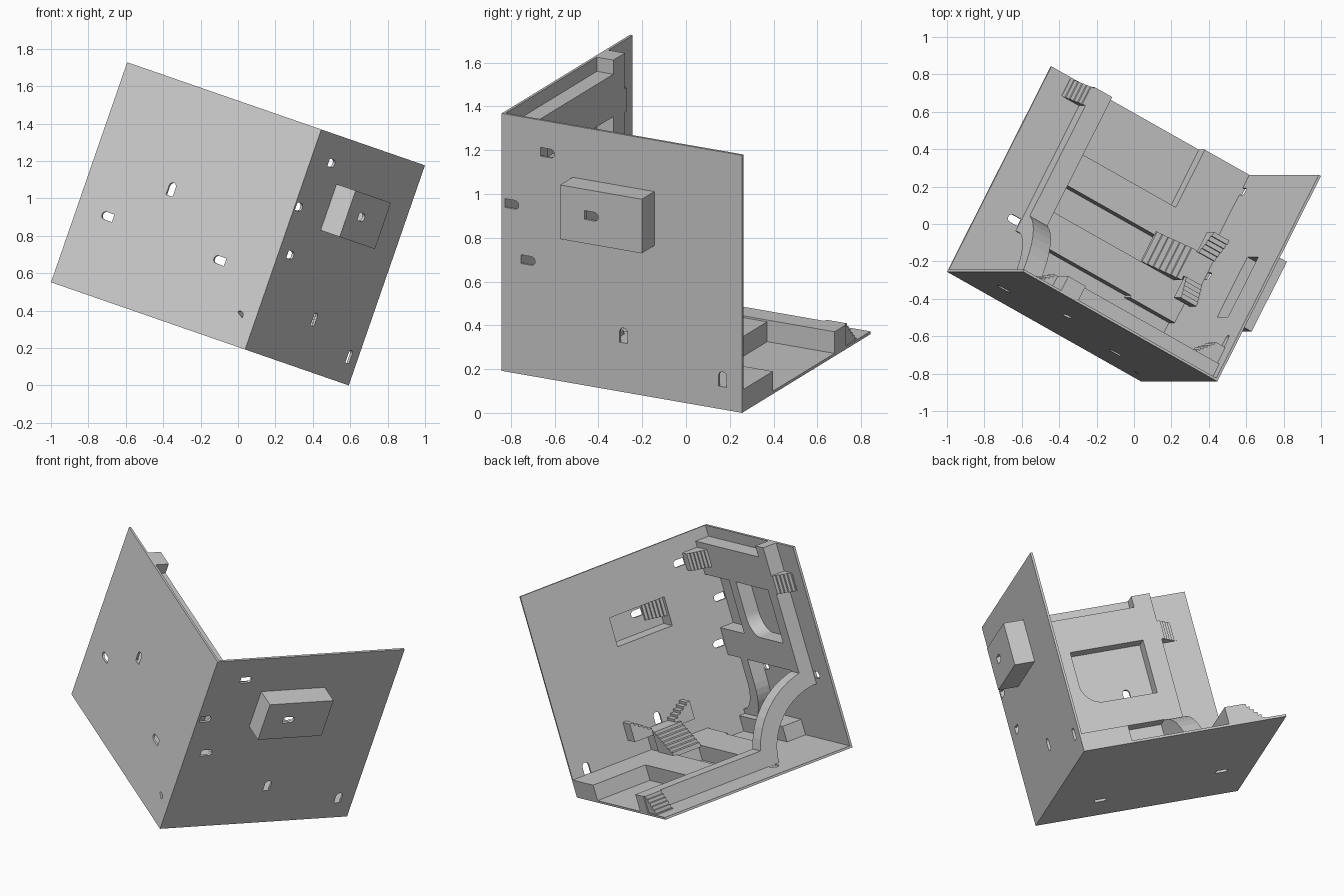
import bpy, bmesh, math
from mathutils import Vector

if "Cube" in bpy.data.objects:
    bpy.data.objects.remove(bpy.data.objects["Cube"])

# Room frame: a = depth from front wall, b = distance from right wall, c = height (0..1)
L = 1.245
t, s = math.radians(19.1), math.radians(28.1)
W = Vector((math.sin(t), 0, math.cos(t)))
P, Q = Vector((math.cos(t), 0, -math.sin(t))), Vector((0, 1, 0))
U = -math.cos(s) * P + math.sin(s) * Q
V = math.sin(s) * P + math.cos(s) * Q
C = Vector((0.038, -0.842, 0.192))
AX = "abc"
T = 0.011


def world(p):
    return C + L * (p[0] * V + p[1] * U + p[2] * W)


def add_prism(bm, axes, pts, lo, hi):
    """Extrude a 2D outline in the two named axes along the third."""
    i, j = AX.index(axes[0]), AX.index(axes[1])
    k = 3 - i - j
    rings = []
    for h in (lo, hi):
        ring = []
        for x, y in pts:
            q = [0, 0, 0]
            q[i], q[j], q[k] = x, y, h
            ring.append(bm.verts.new(world(q)))
        rings.append(ring)
    n = len(pts)
    bm.faces.new(rings[0])
    bm.faces.new(rings[1][::-1])
    for m in range(n):
        bm.faces.new((rings[0][m], rings[0][(m + 1) % n], rings[1][(m + 1) % n], rings[1][m]))


def finish(bm, name):
    bmesh.ops.recalc_face_normals(bm, faces=bm.faces)
    me = bpy.data.meshes.new(name)
    bm.to_mesh(me)
    bm.free()
    ob = bpy.data.objects.new(name, me)
    bpy.context.collection.objects.link(ob)
    return ob


def prism(name, axes, pts, lo, hi):
    bm = bmesh.new()
    add_prism(bm, axes, pts, lo, hi)
    return finish(bm, name)


def rect(x0, x1, y0, y1):
    return [(x0, y0), (x1, y0), (x1, y1), (x0, y1)]


def box(name, a, b, c):
    return prism(name, "ab", rect(*a, *b), *c)


def arc(cx, cy, r, d0, d1, n=12):
    return [(cx + r * math.cos(math.radians(d0 + (d1 - d0) * i / n)),
             cy + r * math.sin(math.radians(d0 + (d1 - d0) * i / n))) for i in range(n + 1)]


def stairs(name, axes, run, rise, base, lo, hi, n=6):
    """Steps along axes[0] from run[0] to run[1], climbing axes[1] from rise[0] to rise[1]."""
    pts = [(run[0], base)]
    for i in range(n):
        h = rise[0] + (rise[1] - rise[0]) * (i + 1) / n
        pts += [(run[0] + (run[1] - run[0]) * i / n, h),
                (run[0] + (run[1] - run[0]) * (i + 1) / n, h)]
    pts.append((run[1], base))
    return prism(name, axes, pts, lo, hi)


def cut_doors(ob, doors, lo, hi, extra=()):
    """Cut arched doorways; each door is (axes, x, y) with axes[1] pointing up."""
    bm = bmesh.new()
    for axes, x, y in doors:
        w, h = 0.017, 0.029
        pts = [(x - w, y - h), (x + w, y - h)] + arc(x, y + h - w, w, 0, 180, 8)
        add_prism(bm, axes, pts, lo, hi)
    for axes, pts in extra:
        add_prism(bm, axes, pts, lo, hi)
    cutter = finish(bm, "door_cutter")
    cutter.hide_render = True
    mod = ob.modifiers.new("doors", "BOOLEAN")
    mod.operation, mod.solver, mod.object = "DIFFERENCE", "EXACT", cutter
    dg = bpy.context.evaluated_depsgraph_get()
    me = bpy.data.meshes.new_from_object(ob.evaluated_get(dg))
    ob.modifiers.clear()
    ob.data = me
    bpy.data.objects.remove(cutter)


# Three outer slabs with doorways
front = box("front_wall", (0, T), (0, 1), (0, 1))
cut_doors(front, [("cb", .347, .845), ("bc", .77, .393), ("bc", .594, .547),
                  ("cb", .326, .26), ("bc", .081, .121), ("cb", .873, .134)], -.05, .03)
right = box("right_wall", (0, 1), (0, T), (0, 1))
cut_doors(right, [("ca", .877, .19), ("ca", .654, .042), ("ca", .447, .11),
                  ("ac", .507, .22), ("ac", .919, .117)], -.05, .03,
          [("ac", rect(.308, .60, .607, .75))])
floor = box("floor_slab", (0, 1), (0, 1), (0, T))
cut_doors(floor, [("ab", .214, .27), ("ab", .339, .84)], -.05, .03)

# Alcove behind the right wall, open to the room
alcove = box("alcove", (.295, .635), (-.098, .001), (.59, .80))
cut_doors(alcove, [], -.086, .05, [("ac", rect(.308, .60, .607, .75))])
cut_doors(alcove, [("ca", .70, .425)], -.15, -.05)
stairs("alcove_stairs", "ba", (-.015, -.086), (.308, .395), .305, .655, .745)

# Long wall on the floor, quarter arch, and column on the front wall
B0, B1 = .72, .81
box("floor_causeway", (.36, 1), (B0, B1), (0, .095))
box("front_column", (0, .08), (B0, B1), (.36, 1))
prism("quarter_arch", "ac", arc(0, 0, .385, 0, 90) + arc(0, 0, .30, 90, 0), B0, B1)
stairs("causeway_stairs", "bc", (.90, B1), (0, .095), 0, .91, .995)
stairs("column_stairs", "ba", (.90, B1), (0, .08), 0, .77, .86)

# Raised bands on the front wall
box("upper_beam", (0, .08), (0, B0), (.78, .945))
box("middle_band", (0, .08), (0, B0), (.38, .515))
stairs("beam_stairs", "ba", (.12, .05), (.08, .16), .07, .83, .915)
box("beam_landing", (.07, .16), (0, .05), (.83, .915))
# curved ribs above and below the middle band
prism("upper_rib", "bc",
      [(.28, .515), (.28, .78), (.36, .78)] + arc(.46, .615, .10, 180, 270), 0, .08)
prism("lower_rib", "bc",
      [(.23, .38), (.15, .38)] + arc(0, .26, .15, 0, -90) + arc(0, .26, .23, -90, 0), 0, .08)

# Raised platforms on the floor
box("front_platform", (0, .11), (0, .5), (0, .088))
box("side_platform", (.28, 1), (0, .24), (0, .088))
for i, (a0, a1) in enumerate([(.29, .44), (.57, .72)]):
    box(f"cross_platform_{i + 1}", (a0, a1), (.24, B0), (0, .088))

# Landing and three flights at the right wall door
box("door_landing", (.46, .58), (0, .10), (.08, .19))
stairs("landing_stairs", "bc", (.27, .10), (.088, .19), .08, .44, .585, 7)
for name, x0, x1 in (("left_flight", .46, .36), ("right_flight", .58, .68)):
    n = 5
    pts = [(x0, .17)]
    for k in range(n):
        h = .19 + .07 * (k + 1) / n
        pts += [(x0 + (x1 - x0) * k / n, h), (x0 + (x1 - x0) * (k + 1) / n, h)]
    pts.append((x1, .17))
    prism(name, "ac", pts, 0, .09)
